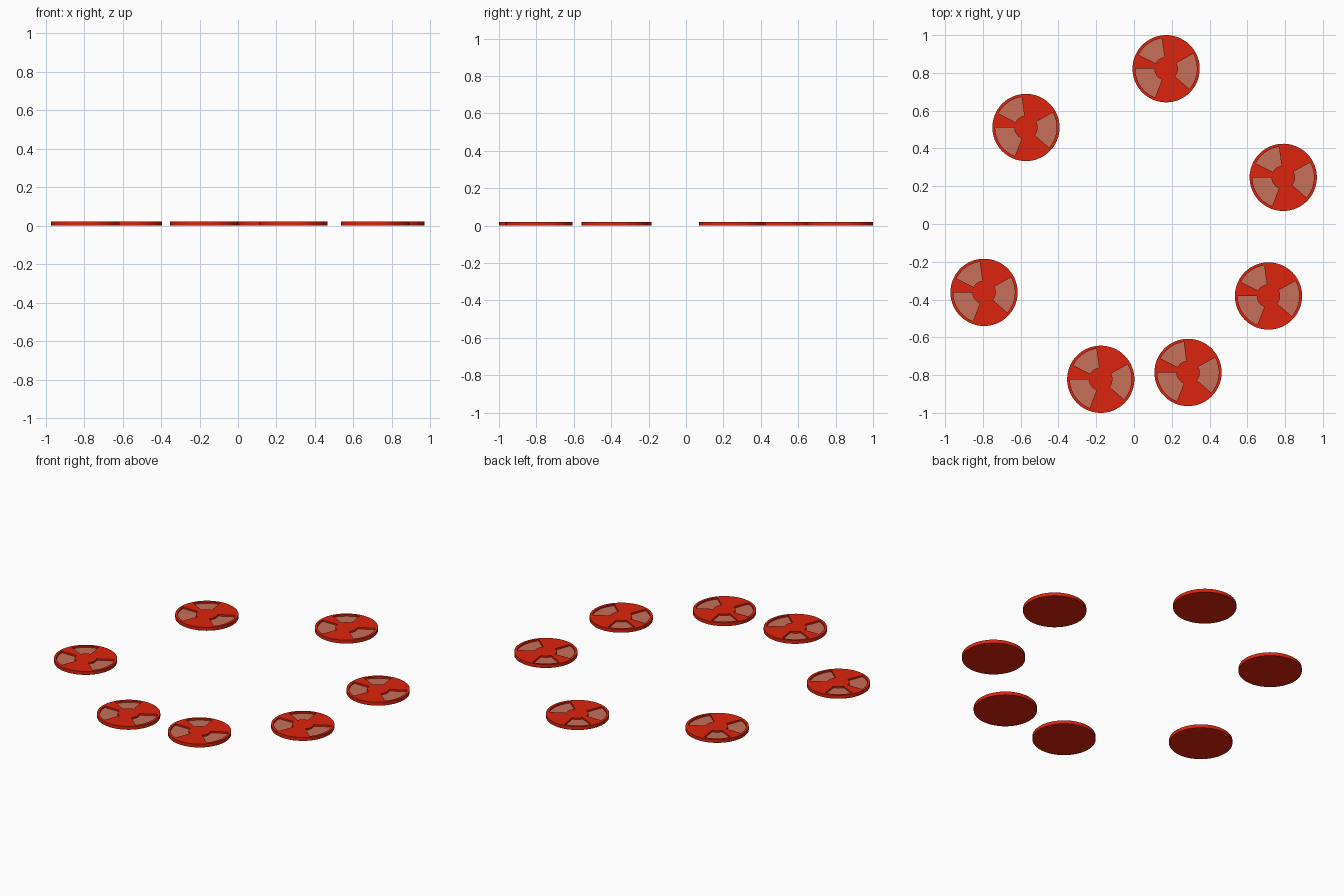
import bpy, bmesh
from math import radians, cos, sin

if "Cube" in bpy.data.objects:
    bpy.data.objects.remove(bpy.data.objects["Cube"])

RADIUS, HEIGHT, FLOOR = 0.178, 0.021, 0.011
HUB, RIM = 0.062, 0.163
# angular sections of the disc: start, end, is it a pocket
SECTIONS = [(-41, 29, True), (29, 98, False), (98, 153, True),
            (153, 180, False), (180, 249, True), (249, 319, False)]
CENTRES = [(0.17, 0.822), (-0.572, 0.511), (0.79, 0.247), (-0.794, -0.362),
           (0.712, -0.381), (-0.176, -0.822), (0.286, -0.786)]


def material(name, color):
    m = bpy.data.materials.new(name)
    m.diffuse_color = color
    m.use_nodes = True
    m.node_tree.nodes["Principled BSDF"].inputs["Base Color"].default_value = m.diffuse_color
    return m


# angles round the disc, each with a flag for the wedge that follows
steps = []
for a, b, pocket in SECTIONS:
    n = round((b - a) / 5)
    steps += [(radians(a + (b - a) * i / n), pocket) for i in range(n)]

# disc top as rings around the hub
bm = bmesh.new()


def ring(r, z):
    return [bm.verts.new((r * cos(t), r * sin(t), z)) for t, _ in steps]


hub, rim, edge = (ring(r, HEIGHT) for r in (HUB, RIM, RADIUS))
base = ring(RADIUS, 0)
bm.faces.new(hub)
bm.faces.new(base[::-1])
pockets = []
for i, (_, pocket) in enumerate(steps):
    j = (i + 1) % len(steps)
    f = bm.faces.new((hub[i], rim[i], rim[j], hub[j]))
    if pocket:
        pockets.append(f)
    bm.faces.new((rim[i], edge[i], edge[j], rim[j]))
    bm.faces.new((edge[i], base[i], base[j], edge[j]))

# sink the pockets
ext = bmesh.ops.extrude_face_region(bm, geom=pockets)["geom"]
bmesh.ops.delete(bm, geom=[f for f in pockets if f.is_valid], context='FACES_ONLY')
for g in ext:
    if isinstance(g, bmesh.types.BMVert):
        g.co.z = FLOOR
    elif isinstance(g, bmesh.types.BMFace):
        g.material_index = 1
# remove edges left loose inside the openings
bmesh.ops.delete(bm, geom=[e for e in bm.edges if not e.link_faces], context='EDGES')
bmesh.ops.recalc_face_normals(bm, faces=bm.faces)

mesh = bpy.data.meshes.new("disc")
bm.to_mesh(mesh)
bm.free()
mesh.materials.append(material("red", (0.72, 0.017, 0.004, 1)))
mesh.materials.append(material("tan", (0.57, 0.16, 0.10, 1)))

# the loose circle of discs
for k, (x, y) in enumerate(CENTRES, 1):
    disc = bpy.data.objects.new(f"disc_{k}", mesh)
    disc.location = (x, y, 0)
    bpy.context.collection.objects.link(disc)

# smooth rims with sharp edges
bpy.ops.object.select_all(action='DESELECT')
first = bpy.data.objects["disc_1"]
first.select_set(True)
bpy.context.view_layer.objects.active = first
bpy.ops.object.shade_smooth_by_angle()
